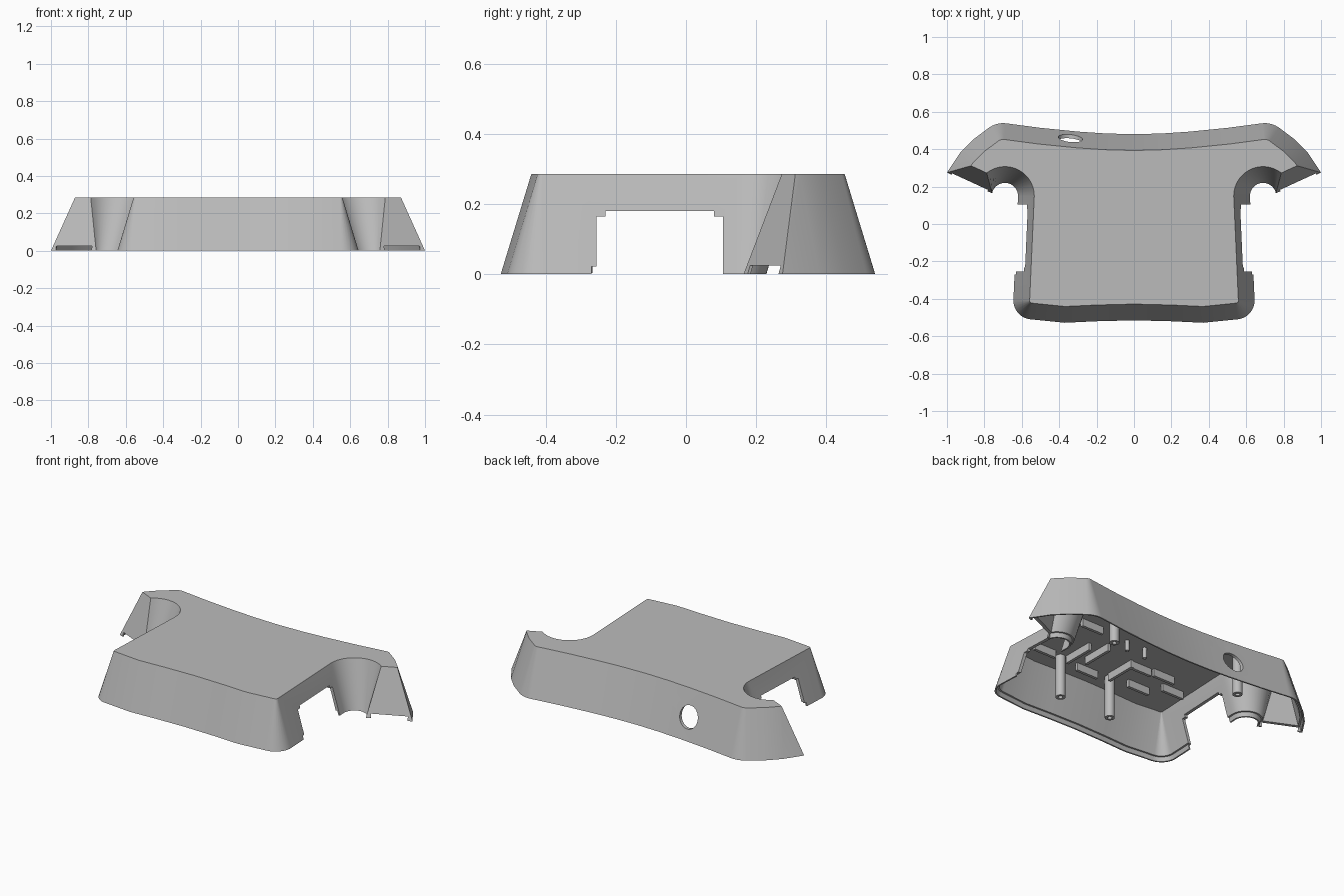
import bpy, bmesh, math
from mathutils import Vector, Matrix

cube = bpy.data.objects.get("Cube")
if cube:
    bpy.data.objects.remove(cube, do_unlink=True)

HEIGHT, DRAFT, WALL, LIP = 0.285, 0.305, 0.02, 0.025
CEILING = HEIGHT - WALL

grey = bpy.data.materials.new("grey plastic")
grey.use_nodes = True
grey.diffuse_color = (0.5, 0.5, 0.5, 1)
grey.node_tree.nodes["Principled BSDF"].inputs["Base Color"].default_value = (0.5, 0.5, 0.5, 1)


def make_object(name, bm):
    bmesh.ops.recalc_face_normals(bm, faces=bm.faces)
    mesh = bpy.data.meshes.new(name)
    bm.to_mesh(mesh)
    bm.free()
    mesh.materials.append(grey)
    obj = bpy.data.objects.new(name, mesh)
    bpy.context.collection.objects.link(obj)
    return obj


def activate(obj):
    bpy.ops.object.select_all(action='DESELECT')
    obj.select_set(True)
    bpy.context.view_layer.objects.active = obj


def smooth(obj):
    activate(obj)
    bpy.ops.object.shade_smooth_by_angle(angle=math.radians(30))


def box(name, centre, size, turn=0.0):
    bm = bmesh.new()
    m = Matrix.Translation(centre) @ Matrix.Rotation(turn, 4, 'Z') @ Matrix.Diagonal((*size, 1))
    bmesh.ops.create_cube(bm, size=1, matrix=m)
    return make_object(name, bm)


def bridge(bm, a, b):
    for i in range(len(a)):
        j = (i + 1) % len(a)
        bm.faces.new((a[i], a[j], b[j], b[i]))


# Half outline at the base: x, y, corner radius, from back centre to front centre
BACK = [(0, 0.48, 0), (0.15, 0.484, 0), (0.3, 0.494, 0), (0.5, 0.514, 0), (0.735, 0.545, 0.13),
        (0.86, 0.452, 0), (0.93, 0.38, 0), (1, 0.275, 0), (0.7586, 0.164, 0)]
FRONT = [(0.62, 0.15, 0), (0.649, -0.5, 0.1), (0.37, -0.528, 0), (0.2, -0.52, 0), (0, -0.515, 0)]
NOTCH, NOTCH_R = Vector((0.69, 0.15)), 0.07


def inset_path(path, d):
    """Inset the inner points of an open path, rounding marked corners."""
    pts = []
    for p, v, q in zip(path, path[1:], path[2:]):
        n = []
        for s, e in ((p, v), (v, q)):
            n.append(Vector((e[1] - s[1], s[0] - e[0])).normalized())
        mitre = (n[0] + n[1]) / (1 + n[0].dot(n[1]))
        corner = Vector(v[:2]) + mitre * d
        if v[2]:
            r = max(v[2] - d, 0.004)
            for k in range(9):
                pts.append(corner + mitre * r - n[0].lerp(n[1], k / 8).normalized() * r)
        else:
            pts.append(corner)
    return pts


def outline(d):
    """Closed outline inset by d, with the round side notches growing by d."""
    half = [Vector((0, BACK[0][1] - d))] + inset_path(BACK, d)
    # the wing edge meets the notch circle
    along = (Vector(BACK[-2][:2]) - Vector(BACK[-1][:2])).normalized()
    inward = Vector((-along.y, along.x))
    r = NOTCH_R + d
    gap = d - (NOTCH - Vector(BACK[-2][:2])).dot(inward)
    end = inward * gap + along * math.sqrt(r * r - gap * gap)
    start = math.atan2(end.y, end.x)
    for k in range(17):
        a = start + (math.pi - start) * k / 16
        half.append(NOTCH + Vector((math.cos(a), math.sin(a))) * r)
    half += inset_path(FRONT, d) + [Vector((0, FRONT[-1][1] + d))]
    return half + [Vector((-p.x, p.y)) for p in reversed(half[1:-1])]


# Drafted hollow shell with a stepped rim
bm = bmesh.new()
levels = [(HEIGHT, 0), (0, 0), (0, 0.009), (LIP, 0.009), (LIP, WALL), (CEILING, WALL)]
loops = [[bm.verts.new((p.x, p.y, z)) for p in outline(DRAFT * z + t)] for z, t in levels]
for a, b in zip(loops, loops[1:]):
    bridge(bm, a, b)
bm.faces.new(loops[0])
bm.faces.new(loops[-1])
shell = make_object("shell", bm)

# Side openings, wing edge reliefs and the round hole in the back
cutters = []
for y0, y1, top in ((-0.255, 0.105, 0.165), (-0.23, 0.08, 0.18), (-0.27, 0.09, 0.022)):
    cutters.append(box("side_cutter", (0, (y0 + y1) / 2, top / 2 - 0.1), (3, y1 - y0, top + 0.2)))
for s in (1, -1):
    cutters.append(box("wing_cutter", (s * 0.878, 0.222, -0.025), (0.21, 0.07, 0.1), s * math.radians(24.6)))
bm = bmesh.new()
bmesh.ops.create_cone(bm, cap_ends=True, segments=40, radius1=0.065, radius2=0.065, depth=0.3,
                      matrix=Matrix.Translation((-0.34, 0.46, 0.13)) @ Matrix.Rotation(math.pi / 2, 4, 'X'))
cutters.append(make_object("hole_cutter", bm))

activate(shell)
for c in cutters:
    c.hide_render = True
    mod = shell.modifiers.new("cut", 'BOOLEAN')
    mod.operation, mod.solver, mod.object = 'DIFFERENCE', 'EXACT', c
    bpy.ops.object.modifier_apply(modifier=mod.name)
for c in cutters:
    bpy.data.objects.remove(c, do_unlink=True)
smooth(shell)


def post(name, x, y, r, bottom, bore):
    """Round post hanging from the ceiling with a blind bore in its end."""
    bm = bmesh.new()
    rings = []
    for rad, z in ((r, CEILING + 0.008), (r, bottom), (bore, bottom), (bore, bottom + 0.1 * HEIGHT)):
        rings.append([bm.verts.new((x + rad * math.cos(k * math.tau / 24),
                                    y + rad * math.sin(k * math.tau / 24), z)) for k in range(24)])
    for a, b in zip(rings, rings[1:]):
        bridge(bm, a, b)
    bm.faces.new(rings[0])
    bm.faces.new(rings[-1])
    smooth(make_object(name, bm))


# Screw posts and locating pins
for x, y in ((0.29, -0.295), (-0.07, -0.295), (0.45, 0.365), (-0.45, 0.365)):
    post("screw_post", x, y, 0.028, 0.003, 0.013)
for x in (0.117, -0.011):
    post("locating_pin", x, 0.08, 0.012, 0.2, 0.005)

# Short ribs under the ceiling
RIB = 0.05
for x, y in ((0.395, 0.105), (0.43, -0.267), (-0.113, -0.081), (0.1, -0.294),
             (-0.272, -0.068), (-0.24, -0.251), (-0.417, -0.163)):
    box("cross_rib", (x, y, CEILING - RIB / 2 + 0.004), (0.15, 0.018, RIB))
for x, y in ((0.261, -0.171), (0.174, -0.11), (-0.044, -0.167)):
    box("long_rib", (x, y, CEILING - RIB / 2 + 0.004), (0.018, 0.2, RIB))
